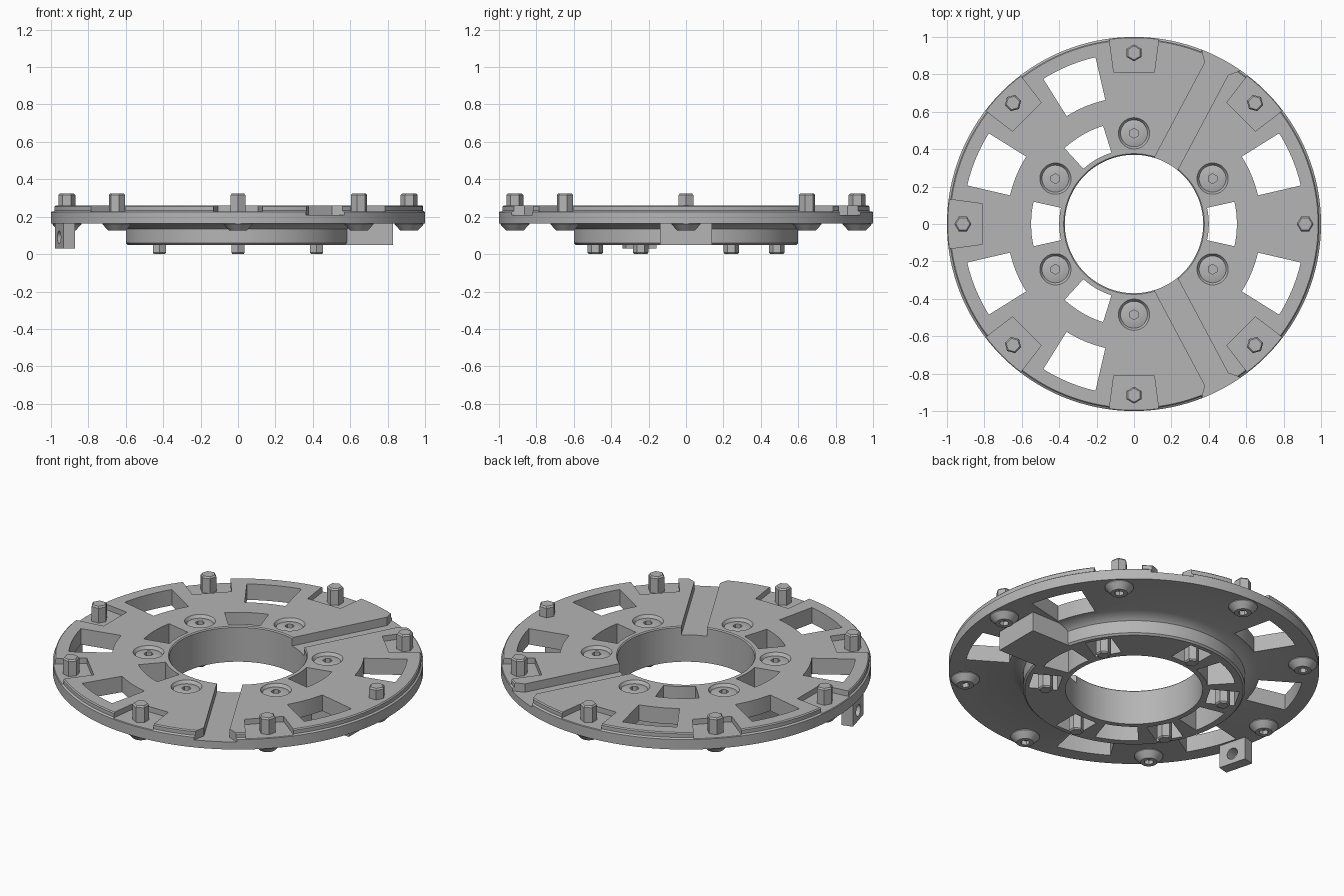
import bpy, bmesh
from math import radians, sin, cos, pi
from mathutils import Matrix

cube = bpy.data.objects.get("Cube")
if cube:
    bpy.data.objects.remove(cube)

GREY = (0.46, 0.46, 0.46, 1.0)
metal = bpy.data.materials.new("plain grey metal")
metal.use_nodes = True
metal.diffuse_color = GREY
metal.node_tree.nodes["Principled BSDF"].inputs["Base Color"].default_value = GREY


def turn(deg):
    return Matrix.Rotation(radians(deg), 4, 'Z')


def make(name, bm):
    bmesh.ops.recalc_face_normals(bm, faces=bm.faces)
    mesh = bpy.data.meshes.new(name)
    bm.to_mesh(mesh)
    bm.free()
    mesh.materials.append(metal)
    ob = bpy.data.objects.new(name, mesh)
    bpy.context.collection.objects.link(ob)
    return ob


def lathe(name, profile, steps, closed=False):
    """Revolve an (r, z) profile around z."""
    bm = bmesh.new()
    vs = [bm.verts.new((r, 0, z)) for r, z in profile]
    for a, b in zip(vs, vs[1:]):
        bm.edges.new((a, b))
    if closed:
        bm.edges.new((vs[-1], vs[0]))
    bmesh.ops.spin(bm, geom=bm.verts[:] + bm.edges[:], cent=(0, 0, 0),
                   axis=(0, 0, 1), angle=2 * pi, steps=steps)
    bmesh.ops.remove_doubles(bm, verts=bm.verts, dist=1e-5)
    return make(name, bm)


def prism(name, points, z0, z1, rounding=0.0):
    """Extrude an outline between two heights, rounding its upright edges."""
    bm = bmesh.new()
    base = bm.faces.new([bm.verts.new((x, y, z0)) for x, y in points])
    top = bmesh.ops.extrude_face_region(bm, geom=[base])["geom"]
    for v in top:
        if isinstance(v, bmesh.types.BMVert):
            v.co.z = z1
    if rounding:
        upright = [e for e in bm.edges
                   if abs(e.verts[0].co.z - e.verts[1].co.z) > 1e-4
                   and e.calc_face_angle(0) > 0.4]
        bmesh.ops.bevel(bm, geom=upright, offset=rounding, segments=5,
                        profile=0.5, affect='EDGES')
    return make(name, bm)


def rect(x0, x1, y):
    return [(x0, -y), (x1, -y), (x1, y), (x0, y)]


def sector(r0, r1, half):
    arc = [half * (i / 4 - 1) for i in range(9)]
    return ([(r1 * cos(radians(a)), r1 * sin(radians(a))) for a in arc]
            + [(r0 * cos(radians(a)), r0 * sin(radians(a))) for a in reversed(arc)])


def combine(ob, tool, angles=(0,), operation='DIFFERENCE'):
    """Apply a boolean with the tool turned to each angle, then drop the tool."""
    place = tool.matrix_world.copy()
    tool.hide_render = True
    for a in angles:
        tool.matrix_world = turn(a) @ place
        mod = ob.modifiers.new("cut", 'BOOLEAN')
        mod.operation, mod.solver, mod.object = operation, 'EXACT', tool
        bpy.context.view_layer.update()
        deps = bpy.context.evaluated_depsgraph_get()
        new = bpy.data.meshes.new_from_object(ob.evaluated_get(deps))
        ob.modifiers.remove(mod)
        ob.data = new
    bpy.data.objects.remove(tool)


def smooth(ob):
    bpy.ops.object.select_all(action='DESELECT')
    ob.select_set(True)
    bpy.context.view_layer.objects.active = ob
    bpy.ops.object.shade_smooth_by_angle(angle=radians(25))


def ring_copies(ob, radius, angles):
    """Place the object and linked copies around the circle."""
    for i, a in enumerate(angles):
        part = ob
        if i:
            part = ob.copy()
            part.name = f"{ob.name}_{i + 1}"
            bpy.context.collection.objects.link(part)
        part.matrix_world = turn(a) @ Matrix.Translation((radius, 0, 0))


OUTER = [45 * i for i in range(8)]
INNER = [30 + 60 * i for i in range(6)]

# Round plate with the stepped hub below
plate = lathe("plate", [(0.37, 0.05), (0.59, 0.05), (0.6, 0.06), (0.6, 0.135),
                        (0.615, 0.148), (0.66, 0.165), (1, 0.165), (1, 0.225),
                        (0.99, 0.232), (0.99, 0.254), (0.984, 0.26),
                        (0.376, 0.26), (0.37, 0.254)], 128, closed=True)

# Arm reaching from the hub under the left side
combine(plate, prism("arm_tool", rect(0.5, 0.83, 0.14), 0.05, 0.2), operation='UNION')

# Two wide grooves across the top, flared at the rim
groove = [(0.3, -0.07), (0.94, -0.07), (1.04, -0.16),
          (1.04, 0.16), (0.94, 0.07), (0.3, 0.07)]
combine(plate, prism("groove_tool", groove, 0.21, 0.3, 0.03), (62, -62))

# Notches around the rim posts
notch = [(0.81, -0.108), (1.05, -0.14), (1.05, 0.14), (0.81, 0.108)]
combine(plate, prism("notch_tool", notch, 0.228, 0.3, 0.02), OUTER[1:])

# Windows through the plate and the hub
combine(plate, prism("outer_window_tool", sector(0.68, 0.915, 9.5), 0, 0.4, 0.035),
        (22.5, 112.5, 157.5, 202.5, 247.5, -22.5))
combine(plate, prism("inner_window_tool", sector(0.4, 0.55, 12.5), 0, 0.4, 0.03),
        (0, 120, 180, 240))

# Countersinks above and square pockets below the hub bolts
sink = lathe("sink_tool", [(0, 0.21), (0.05, 0.21), (0.085, 0.262),
                           (0.085, 0.3), (0, 0.3)], 32)
sink.location.x = 0.485
bpy.context.view_layer.update()
combine(plate, sink, INNER)
combine(plate, prism("pocket_tool", rect(0.405, 0.565, 0.075), 0, 0.165, 0.012), INNER)
smooth(plate)

# Hub bolts: recessed head with a hex socket, hex nut below
bolt = lathe("hub_bolt_head", [(0, 0.2), (0.045, 0.2), (0.072, 0.243),
                               (0.046, 0.25), (0, 0.25)], 32)
combine(bolt, lathe("socket_tool", [(0, 0.222), (0.026, 0.222), (0.026, 0.3), (0, 0.3)], 6))
smooth(bolt)
ring_copies(bolt, 0.485, INNER)
nut = lathe("hub_nut", [(0, 0), (0.034, 0), (0.041, 0.008), (0.041, 0.18), (0, 0.18)], 6)
ring_copies(nut, 0.485, INNER)

# Rim posts: hex pillars above, tapered socket heads below
post = lathe("rim_post", [(0, 0.2), (0.045, 0.2), (0.045, 0.316),
                          (0.037, 0.325), (0, 0.325)], 6)
ring_copies(post, 0.915, OUTER)
head = lathe("rim_bolt_head", [(0, 0.18), (0.078, 0.18), (0.078, 0.16),
                               (0.046, 0.125), (0, 0.125)], 32)
combine(head, lathe("socket_tool", [(0, 0.1), (0.026, 0.1), (0.026, 0.15), (0, 0.15)], 6))
smooth(head)
ring_copies(head, 0.915, OUTER)

# Hanging lug with a cross hole
lug = prism("hanging_lug", rect(0.925, 0.99, 0.085), 0.03, 0.18)
hole = lathe("hole_tool", [(0, -0.1), (0.034, -0.1), (0.034, 0.1), (0, 0.1)], 24)
hole.matrix_world = Matrix.Translation((0.96, 0, 0.09)) @ Matrix.Rotation(pi / 2, 4, 'Y')
bpy.context.view_layer.update()
combine(lug, hole)
smooth(lug)
lug.matrix_world = turn(195)
